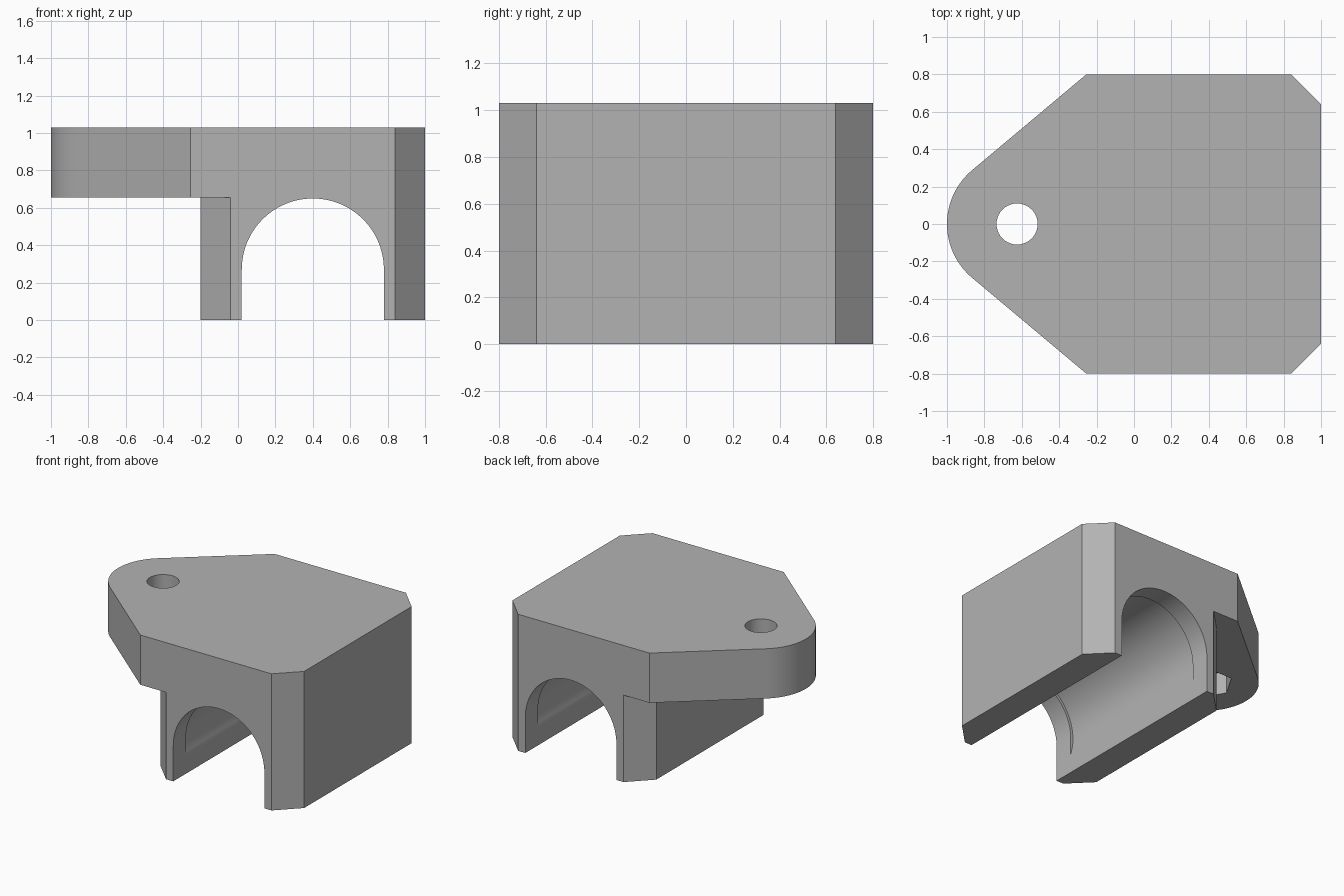
import bpy
import bmesh
from math import sin, cos, pi, radians
from mathutils import Vector

cube = bpy.data.objects.get("Cube")
if cube:
    bpy.data.objects.remove(cube, do_unlink=True)

HEIGHT, HALF_DEPTH, CHAMFER = 1.03, 0.8, 0.16
PLATE_Z = 0.655
BORE_X, BORE_Z = 0.4, 0.27
HOLE_X = -0.625

grey = bpy.data.materials.new("light grey plastic")
grey.use_nodes = True
colour = (0.45, 0.45, 0.45, 1)
grey.diffuse_color = colour
grey.node_tree.nodes["Principled BSDF"].inputs["Base Color"].default_value = colour


def arc(cx, cy, r, start, end, steps):
    """Points along an arc, angles in degrees."""
    angles = [radians(start + (end - start) * i / steps) for i in range(steps + 1)]
    return [(cx + r * cos(a), cy + r * sin(a)) for a in angles]


def prism(name, outline, low, high, axis="Z"):
    """Extrude an outline along Z, or an x-z outline along Y."""
    def place(p, h):
        return Vector((p[0], p[1], h)) if axis == "Z" else Vector((p[0], h, p[1]))
    bm = bmesh.new()
    face = bm.faces.new([bm.verts.new(place(p, low)) for p in outline])
    top = bmesh.ops.extrude_face_region(bm, geom=[face])["geom"]
    shift = place((0, 0), high - low)
    bmesh.ops.translate(bm, vec=shift, verts=[v for v in top if isinstance(v, bmesh.types.BMVert)])
    bmesh.ops.recalc_face_normals(bm, faces=bm.faces)
    mesh = bpy.data.meshes.new(name)
    bm.to_mesh(mesh)
    bm.free()
    mesh.materials.append(grey)
    obj = bpy.data.objects.new(name, mesh)
    bpy.context.collection.objects.link(obj)
    return obj


def cut(target, cutter):
    mod = target.modifiers.new("cut", "BOOLEAN")
    mod.operation = "DIFFERENCE"
    mod.solver = "EXACT"
    mod.object = cutter
    bpy.context.view_layer.objects.active = target
    bpy.ops.object.modifier_apply(modifier=mod.name)
    bpy.data.objects.remove(cutter, do_unlink=True)


# Full-height block with a rounded mounting tongue and chamfered corners
side = HALF_DEPTH - CHAMFER
outline = [(-0.255, -HALF_DEPTH), (1 - CHAMFER, -HALF_DEPTH), (1, -side),
           (1, side), (1 - CHAMFER, HALF_DEPTH), (-0.255, HALF_DEPTH)]
outline += arc(HOLE_X, 0, 0.375, 130, 230, 32)
body = prism("bearing_holder", outline, 0, HEIGHT)

# Clear the space under the tongue, leaving a chamfered leg
leg = [(-0.04, -HALF_DEPTH), (-0.2, -side), (-0.2, side), (-0.04, HALF_DEPTH)]
space = [(-1.5, -1), (-0.04, -1)] + leg + [(-0.04, 1), (-1.5, 1)]
cut(body, prism("under_space", space, -0.5, PLATE_Z))

# Arched channel through the body, open at the bottom
arch = [(BORE_X + 0.38, -0.5)] + arc(BORE_X, BORE_Z, 0.38, 0, 180, 48) + [(BORE_X - 0.38, -0.5)]
cut(body, prism("channel", arch, -1, 1, "Y"))

# Slightly wider round bearing seat between the end lips
seat = arc(BORE_X, BORE_Z, 0.4, 0, 360, 96)[:-1]
cut(body, prism("bearing_seat", seat, -0.65, 0.65, "Y"))

# Bolt hole and hexagonal nut pocket under the tongue
cut(body, prism("bolt_hole", arc(HOLE_X, 0, 0.11, 0, 360, 40)[:-1], 0.3, 1.5))
cut(body, prism("nut_pocket", arc(HOLE_X, 0, 0.2, 0, 360, 6)[:-1], 0.3, PLATE_Z + 0.17))

# Smooth curves, sharp corners
bpy.ops.object.select_all(action="DESELECT")
body.select_set(True)
bpy.context.view_layer.objects.active = body
bpy.ops.object.shade_smooth_by_angle(angle=radians(20))
